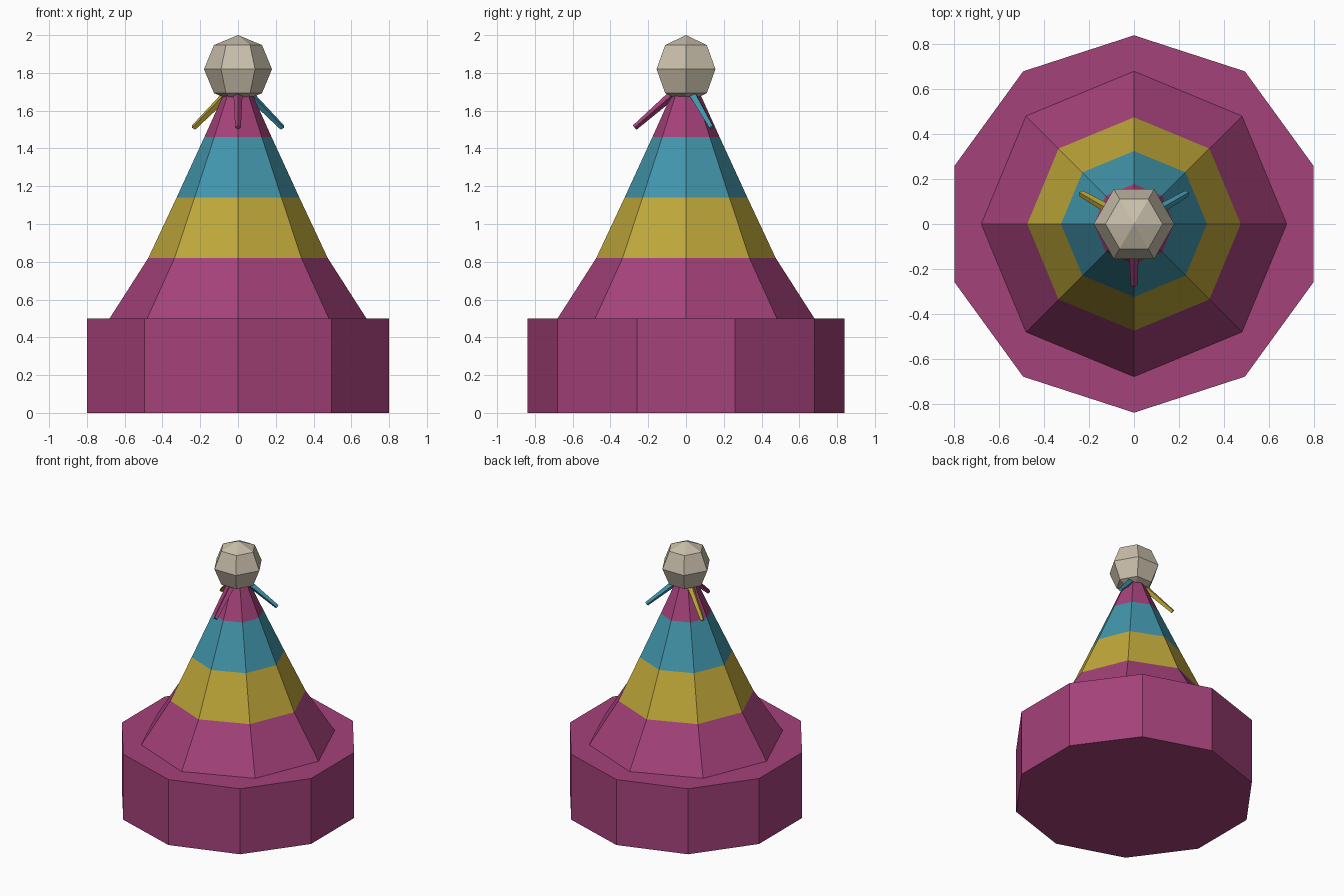
import bpy, bmesh
from math import cos, sin, pi, radians
from mathutils import Vector, Matrix

if "Cube" in bpy.data.objects:
    bpy.data.objects.remove(bpy.data.objects["Cube"])


def material(name, rgb):
    m = bpy.data.materials.new(name)
    m.diffuse_color = (*rgb, 1)
    m.use_nodes = True
    m.node_tree.nodes["Principled BSDF"].inputs["Base Color"].default_value = m.diffuse_color
    return m


PINK = material("raspberry pink", (0.376, 0.054, 0.195))
TEAL = material("teal blue", (0.054, 0.305, 0.413))
GOLD = material("mustard yellow", (0.527, 0.392, 0.042))
CREAM = material("warm cream", (0.578, 0.515, 0.402))


def lathe(name, profile, sides, colours, matrix=Matrix(), turn=pi / 2):
    """Faceted solid from (radius, height) rings; one colour per band."""
    bm = bmesh.new()
    rings = []
    for r, z in profile:
        rings.append([bm.verts.new((r * cos(turn + 2 * pi * i / sides),
                                    r * sin(turn + 2 * pi * i / sides), z))
                      for i in range(sides)])
    for band, (a, b) in enumerate(zip(rings, rings[1:])):
        for i in range(sides):
            j = (i + 1) % sides
            bm.faces.new((a[i], a[j], b[j], b[i])).material_index = band % len(colours)
    bm.faces.new(rings[0][::-1])
    bm.faces.new(rings[-1]).material_index = (len(rings) - 2) % len(colours)
    bm.transform(matrix)
    me = bpy.data.meshes.new(name)
    bm.to_mesh(me)
    bm.free()
    for c in colours:
        me.materials.append(c)
    ob = bpy.data.objects.new(name, me)
    bpy.context.collection.objects.link(ob)
    return ob


# Ten-sided drum at the bottom
lathe("base_drum", [(0.84, 0), (0.84, 0.5)], 10, [PINK])

# Eight-sided striped cone with a flared skirt
lathe("striped_cone",
      [(0.68, 0.5), (0.475, 0.82), (0.325, 1.14), (0.178, 1.46), (0.07, 1.70)],
      8, [PINK, GOLD, TEAL, PINK])

# Low-poly ball on the tip
bm = bmesh.new()
bmesh.ops.create_uvsphere(bm, u_segments=6, v_segments=4, radius=0.18,
                          matrix=Matrix.Translation((0, 0, 1.82)) @ Matrix.Rotation(pi / 2, 4, 'Z'))
me = bpy.data.meshes.new("top_ball")
bm.to_mesh(me)
bm.free()
me.materials.append(CREAM)
bpy.context.collection.objects.link(bpy.data.objects.new("top_ball", me))

# Three tapered ribbons hanging out from under the ball
for label, angle, colour in (("front", 270, PINK), ("right", 30, TEAL), ("left", 150, GOLD)):
    out = Vector((cos(radians(angle)), sin(radians(angle)), 0))
    start = out * 0.065 + Vector((0, 0, 1.69))
    end = out * 0.272 + Vector((0, 0, 1.51))
    axis = (end - start).normalized()
    side = Vector((0, 0, 1)).cross(out)
    rot = Matrix((side, axis.cross(side), axis)).transposed().to_4x4()
    lathe(label + "_ribbon", [(0.024, 0), (0.015, (end - start).length)], 4, [colour],
          Matrix.Translation(start) @ rot)
